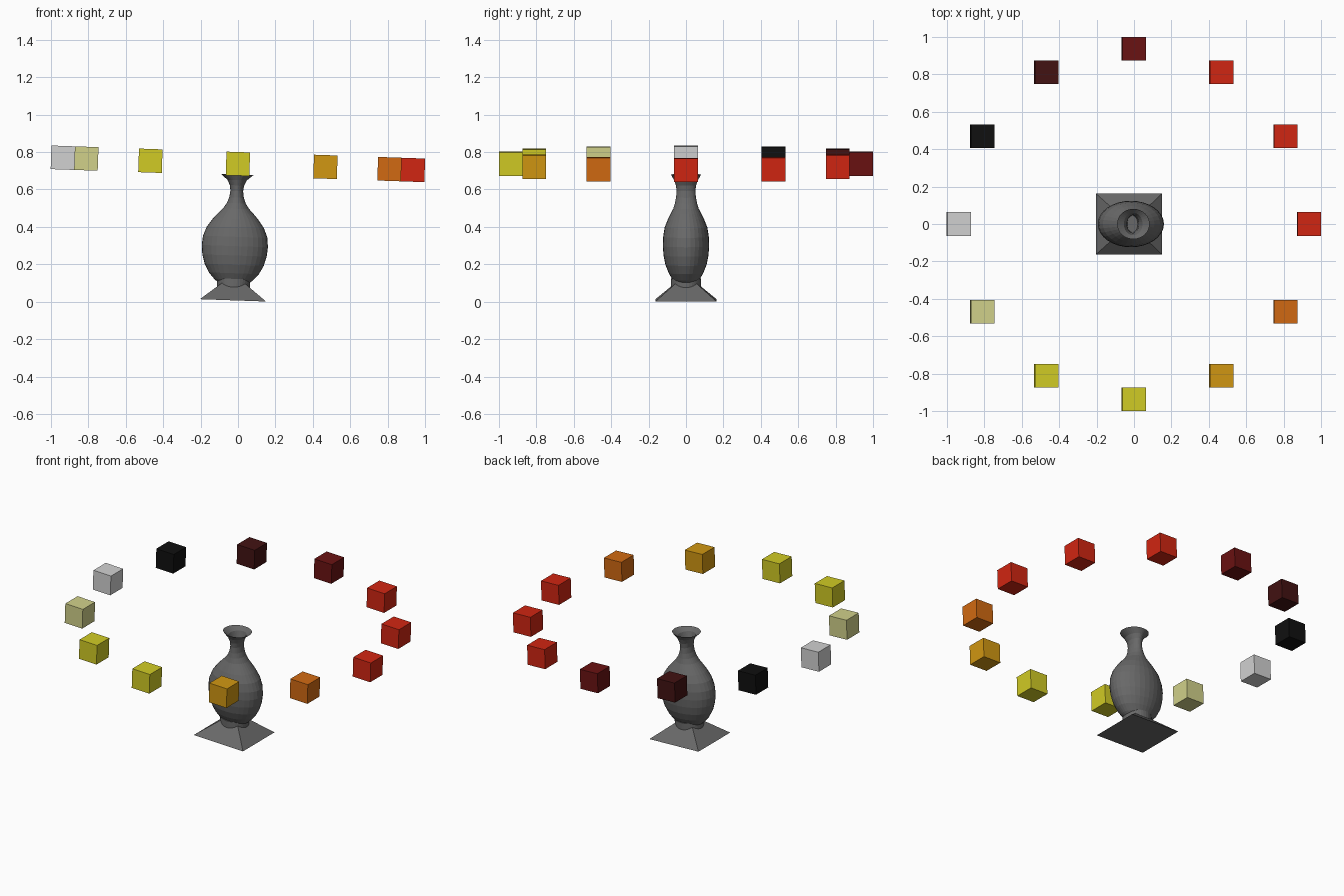
import bpy, bmesh, math
from mathutils import Matrix

default = bpy.data.objects.get("Cube")
if default:
    bpy.data.objects.remove(default, do_unlink=True)

# Everything shares one slight lean to the side
LEAN = Matrix.Translation((-0.027, 0, 0.0075)) @ Matrix.Rotation(math.radians(2), 4, 'Y')


def material(name, r, g, b):
    m = bpy.data.materials.new(name)
    m.diffuse_color = (r, g, b, 1)
    m.use_nodes = True
    m.node_tree.nodes["Principled BSDF"].inputs["Base Color"].default_value = (r, g, b, 1)
    return m


def finish(name, bm, mat):
    bmesh.ops.recalc_face_normals(bm, faces=bm.faces)
    mesh = bpy.data.meshes.new(name)
    bm.to_mesh(mesh)
    bm.free()
    mesh.materials.append(mat)
    obj = bpy.data.objects.new(name, mesh)
    bpy.context.collection.objects.link(obj)
    obj.matrix_world = LEAN
    return obj


def oval_lathe(name, profile, mat, sides=32):
    """Stack oval rings given as (x radius, y radius, z) and cap both ends."""
    bm = bmesh.new()
    rings = []
    for rx, ry, z in profile:
        rings.append([bm.verts.new((rx * math.cos(i * math.tau / sides),
                                    ry * math.sin(i * math.tau / sides), z))
                      for i in range(sides)])
    for low, high in zip(rings, rings[1:]):
        for i in range(sides):
            j = (i + 1) % sides
            bm.faces.new((low[i], low[j], high[j], high[i]))
    bm.faces.new(rings[0])
    bm.faces.new(rings[-1])
    return finish(name, bm, mat)


stone = material("dark grey", 0.14, 0.14, 0.14)
red = material("red", 0.64, 0.019, 0.006)
dark_red = material("dark red", 0.145, 0.006, 0.006)
maroon = material("maroon", 0.055, 0.006, 0.006)
black = material("black", 0.005, 0.005, 0.005)
silver = material("light grey", 0.64, 0.64, 0.64)
pale = material("pale yellow", 0.64, 0.64, 0.255)
yellow = material("yellow", 0.64, 0.6, 0.018)
amber = material("amber", 0.64, 0.31, 0.006)
orange = material("orange", 0.64, 0.143, 0.006)

# Vase body, neck, flared lip and hollow throat
vase = [
    (0.03, 0.02, 0.068), (0.07, 0.05, 0.083), (0.103, 0.072, 0.11),
    (0.134, 0.092, 0.145), (0.158, 0.11, 0.19), (0.172, 0.12, 0.24),
    (0.177, 0.124, 0.29), (0.172, 0.122, 0.34), (0.153, 0.114, 0.39),
    (0.121, 0.096, 0.435), (0.094, 0.081, 0.465), (0.07, 0.068, 0.49),
    (0.05, 0.059, 0.52), (0.039, 0.053, 0.55), (0.034, 0.05, 0.585),
    (0.038, 0.054, 0.615), (0.052, 0.064, 0.643), (0.087, 0.081, 0.673),
    (0.05, 0.06, 0.65), (0.032, 0.048, 0.61), (0.028, 0.045, 0.55)]
oval_lathe("vase", vase, stone)

# Round foot collar that sinks into the pyramid base
oval_lathe("foot_collar", [(0.088, 0.081, 0.04), (0.088, 0.081, 0.115)], stone)

# Pyramid base
bm = bmesh.new()
corners = [bm.verts.new((x * 0.177, y * 0.163, 0))
           for x, y in ((-1, -1), (1, -1), (1, 1), (-1, 1))]
apex = bm.verts.new((0, 0, 0.14))
bm.faces.new(corners)
for i in range(4):
    bm.faces.new((corners[i], corners[(i + 1) % 4], apex))
finish("pyramid_base", bm, stone)

# Ring of floating cubes, counter-clockwise from the left side
ring = [red, red, red, dark_red, maroon, black,
        silver, pale, yellow, yellow, amber, orange]
for i, mat in enumerate(ring):
    a = i * math.tau / len(ring)
    bm = bmesh.new()
    bmesh.ops.create_cube(bm, size=0.126, matrix=Matrix.Translation(
        (0.936 * math.cos(a) + 0.001, 0.936 * math.sin(a), 0.73)))
    finish(f"ring_cube_{i + 1}", bm, mat)
